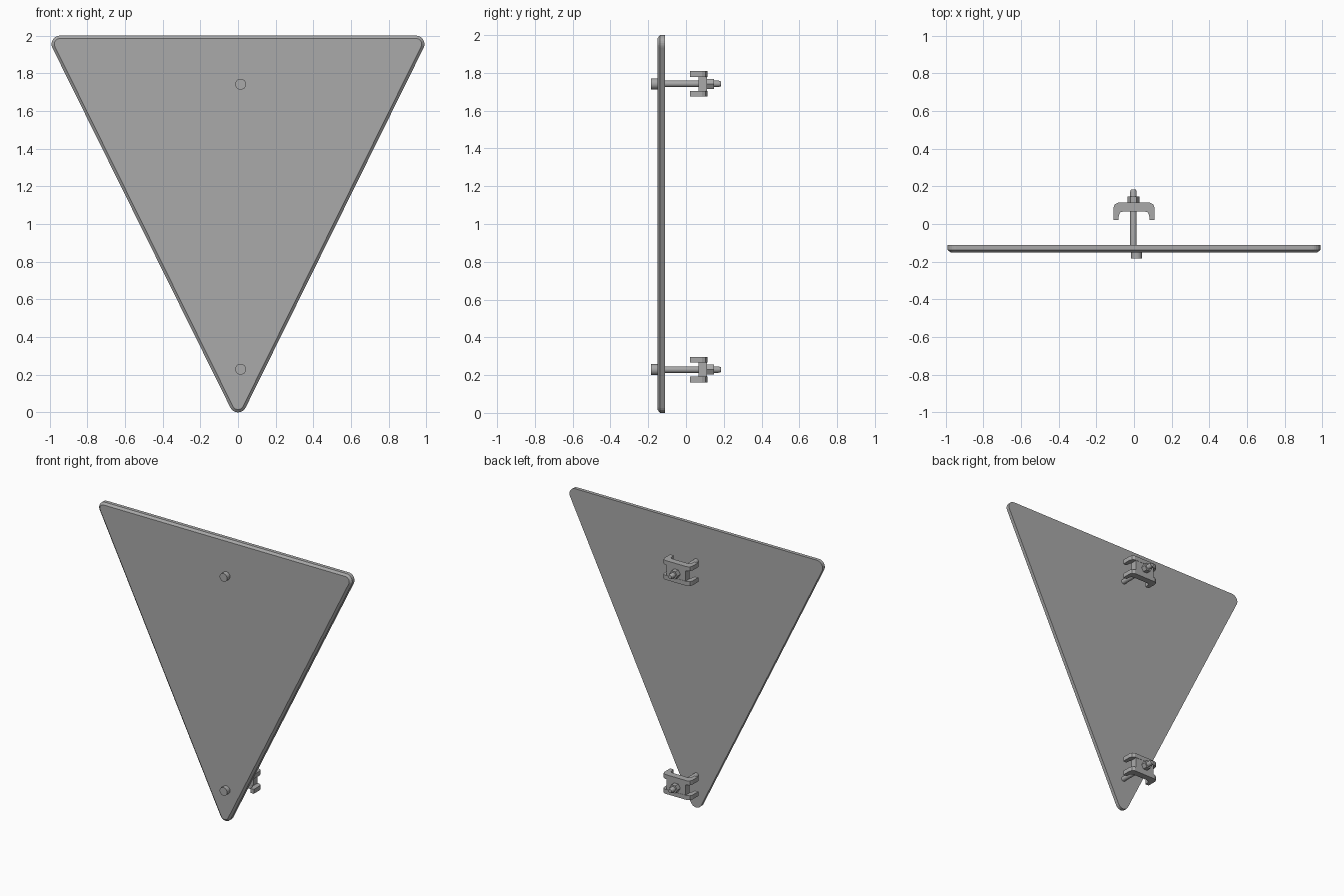
import bpy, bmesh
from math import sin, cos, pi, atan2, hypot
from mathutils import Matrix, Vector

if "Cube" in bpy.data.objects:
    bpy.data.objects.remove(bpy.data.objects["Cube"])

grey = bpy.data.materials.new("plain grey")
grey.use_nodes = True
colour = (0.4, 0.4, 0.4, 1)
grey.diffuse_color = colour
grey.node_tree.nodes["Principled BSDF"].inputs["Base Color"].default_value = colour


def finish(name, bm, smooth=False):
    bmesh.ops.recalc_face_normals(bm, faces=bm.faces)
    mesh = bpy.data.meshes.new(name)
    bm.to_mesh(mesh)
    bm.free()
    mesh.materials.append(grey)
    obj = bpy.data.objects.new(name, mesh)
    bpy.context.collection.objects.link(obj)
    if smooth:
        bpy.ops.object.select_all(action='DESELECT')
        obj.select_set(True)
        bpy.context.view_layer.objects.active = obj
        bpy.ops.object.shade_smooth_by_angle(angle=0.6)
    return obj


def loft(bm, rings):
    """Join matching rings of points into a capped solid."""
    loops = [[bm.verts.new(p) for p in ring] for ring in rings]
    for a, b in zip(loops, loops[1:]):
        for i in range(len(a)):
            j = (i + 1) % len(a)
            bm.faces.new((a[i], a[j], b[j], b[i]))
    bm.faces.new(loops[0])
    bm.faces.new(loops[-1])


def rod(name, x, z, stations, sides, smooth=False):
    """Solid along y from (y, radius) stations."""
    bm = bmesh.new()
    loft(bm, [[(x + r * cos(2 * pi * i / sides), y, z + r * sin(2 * pi * i / sides))
               for i in range(sides)] for y, r in stations])
    return finish(name, bm, smooth)


# Triangular panel: rounded corners, chamfered front edge
R, CX = 0.045, 0.945
lean = atan2(-CX, 2 - 2 * R)    # outward angle of the right side


def outline(y, r, steps=8):
    corners = [(0, R, pi - lean, 2 * pi + lean),
               (CX, 2 - R, lean, pi / 2),
               (-CX, 2 - R, pi / 2, pi - lean)]
    return [(cx + r * cos(a + (b - a) * i / steps), y, cz + r * sin(a + (b - a) * i / steps))
            for cx, cz, a, b in corners for i in range(steps + 1)]


bm = bmesh.new()
loft(bm, [outline(-0.15, R - 0.015), outline(-0.137, R), outline(-0.112, R)])
finish("triangle_panel", bm)

# Half of the clamp flange outline, mirrored across x
half = [(0.11, 0.02), (0.11, 0.085), (0.103, 0.103), (0.085, 0.113)]
inner = [(0.055, 0.067), (0.073, 0.062), (0.08, 0.048), (0.083, 0.02)]
flange = half + [(-x, y) for x, y in reversed(half)]
flange += [(-x, y) for x, y in reversed(inner)] + inner

for place, z in (("upper", 1.742), ("lower", 0.229)):
    # Clamp: two pronged flanges joined by a narrower web
    bm = bmesh.new()
    for low, high in ((-0.068, -0.037), (0.037, 0.068)):
        loft(bm, [[(x, y, z + h) for x, y in flange] for h in (low, high)])
    web = Matrix.Translation((0, 0.0885, z)) @ Matrix.Diagonal((0.15, 0.045, 0.075, 1))
    bmesh.ops.create_cube(bm, size=1, matrix=web)
    finish(place + "_clamp", bm)

    # Bolt head, shaft with tapered tip, and hexagonal nut
    rod(place + "_bolt_head", 0.014, z, [(-0.184, 0.029), (-0.149, 0.029)], 24, True)
    rod(place + "_bolt_shaft", -0.003, z, [(-0.15, 0.0175), (0.17, 0.0175), (0.184, 0.013)], 16, True)
    rod(place + "_nut", -0.003, z, [(0.112, 0.031), (0.147, 0.031)], 6)
